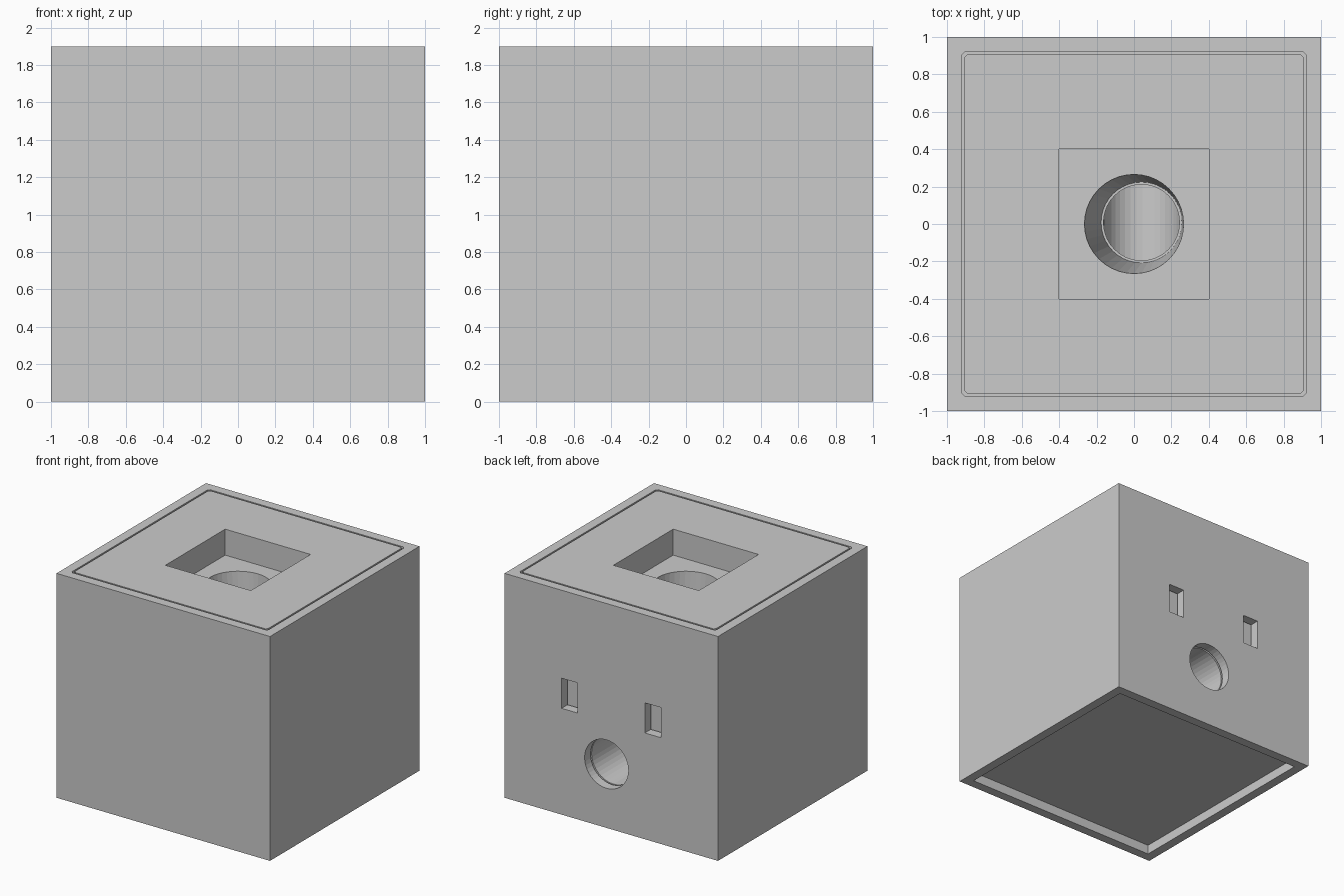
import bpy
import bmesh
import math
from mathutils import Matrix, Vector

default = bpy.data.objects.get("Cube")
if default:
    bpy.data.objects.remove(default, do_unlink=True)

GREY = (0.6, 0.6, 0.6, 1)
mat = bpy.data.materials.new("light grey")
mat.use_nodes = True
mat.diffuse_color = GREY
mat.node_tree.nodes["Principled BSDF"].inputs["Base Color"].default_value = GREY

SIDES = 40
WALL = 0.08
HEIGHT = 1.9
INNER = 1 - WALL          # half width of the shell opening
CORE = INNER - 0.014      # half width of the core, leaving a thin seam
TUNNEL_X, TUNNEL_Z, TUNNEL_R = 0.045, 0.54, 0.205


def finish(name, bm):
    bmesh.ops.recalc_face_normals(bm, faces=bm.faces)
    mesh = bpy.data.meshes.new(name)
    bm.to_mesh(mesh)
    bm.free()
    mesh.materials.append(mat)
    obj = bpy.data.objects.new(name, mesh)
    bpy.context.collection.objects.link(obj)
    return obj


def box(name, low, high, bevel=0):
    low, high = Vector(low), Vector(high)
    bm = bmesh.new()
    place = Matrix.Translation((low + high) / 2) @ Matrix.Diagonal((*(high - low), 1))
    bmesh.ops.create_cube(bm, size=1, matrix=place)
    if bevel:
        upright = [e for e in bm.edges
                   if abs(e.verts[0].co.z - e.verts[1].co.z) > 0.01]
        bmesh.ops.bevel(bm, geom=upright, offset=bevel, segments=1, affect='EDGES')
    return finish(name, bm)


def square(name, half, z0, z1, bevel=0):
    return box(name, (-half, -half, z0), (half, half, z1), bevel)


def loft(name, rings, axis="Z"):
    """Closed solid through circles given as (centre, radius)."""
    bm = bmesh.new()
    loops = []
    for centre, radius in rings:
        loop = []
        for i in range(SIDES):
            a = math.tau * i / SIDES
            c, s = radius * math.cos(a), radius * math.sin(a)
            offset = Vector((c, s, 0)) if axis == "Z" else Vector((c, 0, s))
            loop.append(bm.verts.new(Vector(centre) + offset))
        loops.append(loop)
    for a, b in zip(loops, loops[1:]):
        for i in range(SIDES):
            j = (i + 1) % SIDES
            bm.faces.new((a[i], a[j], b[j], b[i]))
    bm.faces.new(loops[0])
    bm.faces.new(loops[-1])
    return finish(name, bm)


def carve(obj, cutters):
    for cutter in cutters:
        mod = obj.modifiers.new("cut", 'BOOLEAN')
        mod.operation = 'DIFFERENCE'
        mod.solver = 'EXACT'
        mod.object = cutter
    deps = bpy.context.evaluated_depsgraph_get()
    mesh = bpy.data.meshes.new_from_object(obj.evaluated_get(deps))
    obj.modifiers.clear()
    obj.data = mesh
    for cutter in cutters:
        bpy.data.objects.remove(cutter, do_unlink=True)


def tunnel_cutter():
    ends = [((TUNNEL_X, y, TUNNEL_Z), TUNNEL_R) for y in (-0.2, 1.1)]
    return loft("tunnel_cutter", ends, "Y")


# Outer shell: open top, shallow recess underneath, holes in the back wall
shell = square("outer_shell", 1, 0, HEIGHT)
slots = [box("slot_cutter", (x - 0.075, INNER - 0.05, 0.9), (x + 0.075, 1.1, 1.155))
         for x in (-0.39, 0.39)]
carve(shell, [square("cavity_cutter", INNER, WALL + 0.02, HEIGHT + 0.1, 0.015),
              square("base_cutter", INNER, -0.1, WALL),
              tunnel_cutter()] + slots)

# Inner core: square recess on top, leaning funnel, tunnel leading out the back
core = square("inner_core", CORE, WALL + 0.02, HEIGHT, 0.015)
foot = (TUNNEL_X - 0.005, 0.008)
funnel = loft("funnel_cutter", [((0, 0, 1.8), 0.265),
                                ((0, 0, 1.68), 0.265),
                                ((*foot, 0.8), 0.216),
                                ((*foot, 0.8), 0.203),
                                ((*foot, TUNNEL_Z), 0.203)])
carve(core, [square("recess_cutter", 0.4, 1.68, HEIGHT + 0.1),
             funnel, tunnel_cutter()])
